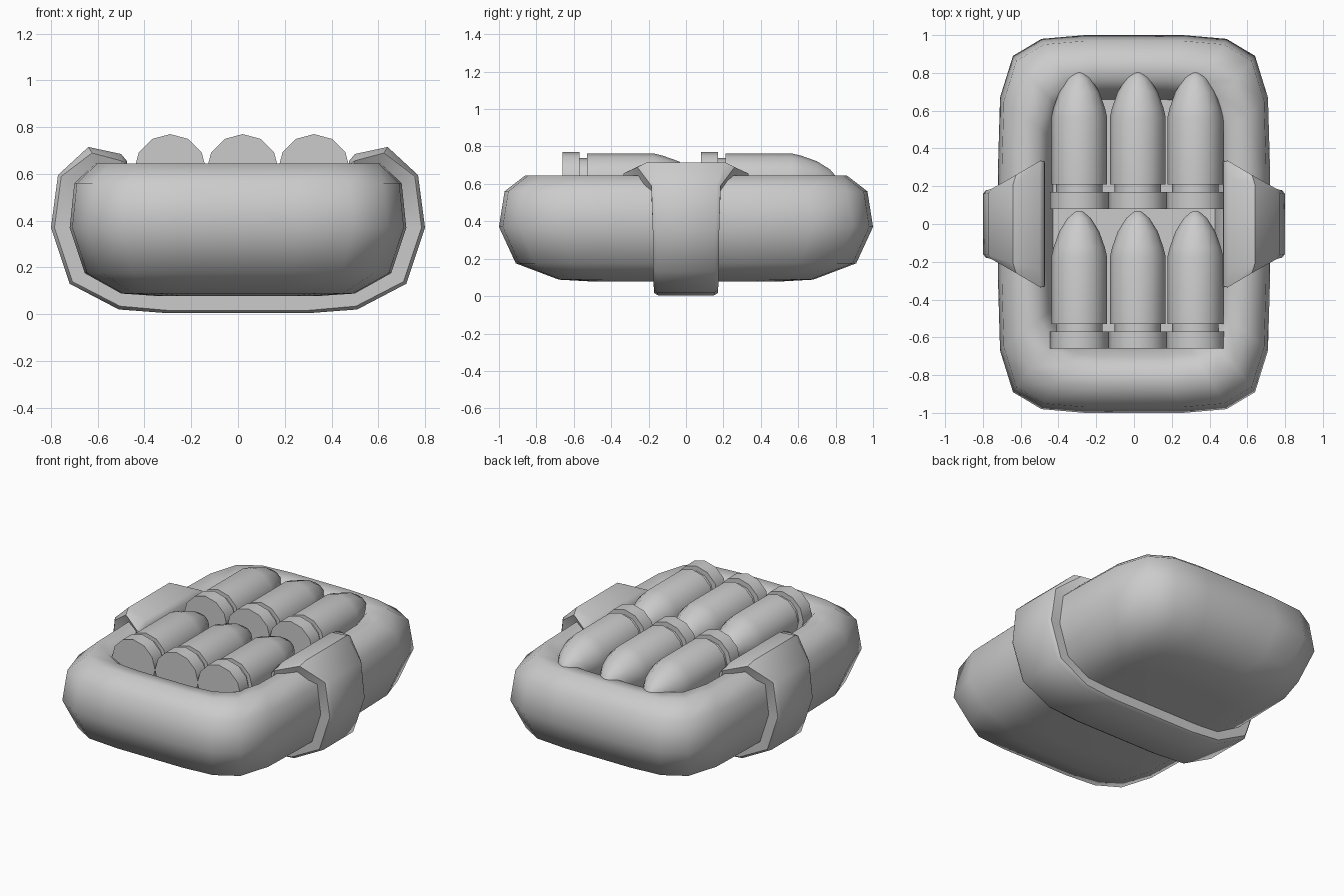
import bpy, bmesh, math

cube = bpy.data.objects.get("Cube")
if cube:
    bpy.data.objects.remove(cube, do_unlink=True)

grey = bpy.data.materials.new("plain_grey")
grey.use_nodes = True
grey.diffuse_color = (0.6, 0.6, 0.6, 1)
grey.node_tree.nodes["Principled BSDF"].inputs["Base Color"].default_value = (0.6, 0.6, 0.6, 1)


def loft(name, rings, angle):
    """Skin closed rings of equal size and cap both ends."""
    bm = bmesh.new()
    loops = [[bm.verts.new(p) for p in ring] for ring in rings]
    n = len(loops[0])
    for a, b in zip(loops, loops[1:]):
        for i in range(n):
            j = (i + 1) % n
            bm.faces.new((a[i], a[j], b[j], b[i]))
    bm.faces.new(loops[0][::-1])
    bm.faces.new(loops[-1])
    bmesh.ops.recalc_face_normals(bm, faces=bm.faces)
    mesh = bpy.data.meshes.new(name)
    bm.to_mesh(mesh)
    bm.free()
    mesh.materials.append(grey)
    obj = bpy.data.objects.new(name, mesh)
    bpy.context.collection.objects.link(obj)
    bpy.ops.object.select_all(action="DESELECT")
    obj.select_set(True)
    bpy.context.view_layer.objects.active = obj
    bpy.ops.object.shade_smooth_by_angle(angle=math.radians(angle))
    return obj


# Pouch: a soft rounded rectangle swept up, over the rim and into the tray
CORNER = [(1, 0.3), (0.985, 0.67), (0.89, 0.89), (0.68, 0.98), (0.36, 1)]


def outline(hx, hy, z):
    quarter = [(x * hx, y * hy) for x, y in CORNER]
    half = quarter + [(-x, y) for x, y in quarter[::-1]]
    return [(x, y, z) for x, y in half + [(-x, -y) for x, y in half]]


PROFILE = [(0.35, 0.5, 0.078), (0.50, 0.68, 0.088), (0.655, 0.91, 0.175),
           (0.72, 1.0, 0.37), (0.70, 0.97, 0.56), (0.61, 0.86, 0.645),
           (0.51, 0.76, 0.635), (0.46, 0.70, 0.57), (0.43, 0.66, 0.46)]
loft("pouch", [outline(*p) for p in PROFILE], 65)

# Strap: outer x and z, inner x and z, half width, edge bevel
HALF_STRAP = [(0.475, 0.655, 0.47, 0.60, 0.33, 0.06, 0.02),
              (0.50, 0.685, 0.49, 0.59, 0.335, 0.09, 0.03),
              (0.64, 0.715, 0.57, 0.60, 0.26, 0.05, 0.03),
              (0.77, 0.595, 0.66, 0.55, 0.185, 0.02, 0.015),
              (0.80, 0.37, 0.70, 0.37, 0.178, 0.02, 0.015),
              (0.72, 0.13, 0.64, 0.19, 0.175, 0.02, 0.015),
              (0.51, 0.02, 0.48, 0.10, 0.172, 0.02, 0.015),
              (0.30, 0.004, 0.30, 0.09, 0.17, 0.02, 0.012)]


def strap_section(ox, oz, ix, iz, w, bevel, drop, side):
    length = math.hypot(ix - ox, iz - oz)
    t = drop / length
    ex, ez = ox + (ix - ox) * t, oz + (iz - oz) * t
    points = [(ix, -w, iz), (ex, -w, ez), (ox, bevel - w, oz),
              (ox, w - bevel, oz), (ex, w, ez), (ix, w, iz)]
    return [(side * x, y, z) for x, y, z in points]


loft("strap", [strap_section(*p, 1) for p in HALF_STRAP]
     + [strap_section(*p, -1) for p in HALF_STRAP[::-1]], 50)

# Cartridges: distance from the base and radius, turned about y
CARTRIDGE = [(0, 0.155), (0.09, 0.155), (0.09, 0.123), (0.13, 0.123),
             (0.13, 0.148), (0.485, 0.148), (0.535, 0.136), (0.62, 0.106),
             (0.69, 0.062), (0.722, 0.025), (0.73, 0.008)]
SIDES = 12


def turned(x, y, z, r):
    steps = [math.tau * i / SIDES for i in range(SIDES)]
    return [(x + r * math.sin(a), y, z + r * math.cos(a)) for a in steps]


for row, base in (("front", -0.66), ("back", 0.08)):
    for place, x in (("right", -0.29), ("middle", 0.02), ("left", 0.325)):
        loft(f"{row}_{place}_cartridge",
             [turned(x, base + d, 0.615, r) for d, r in CARTRIDGE], 40)
